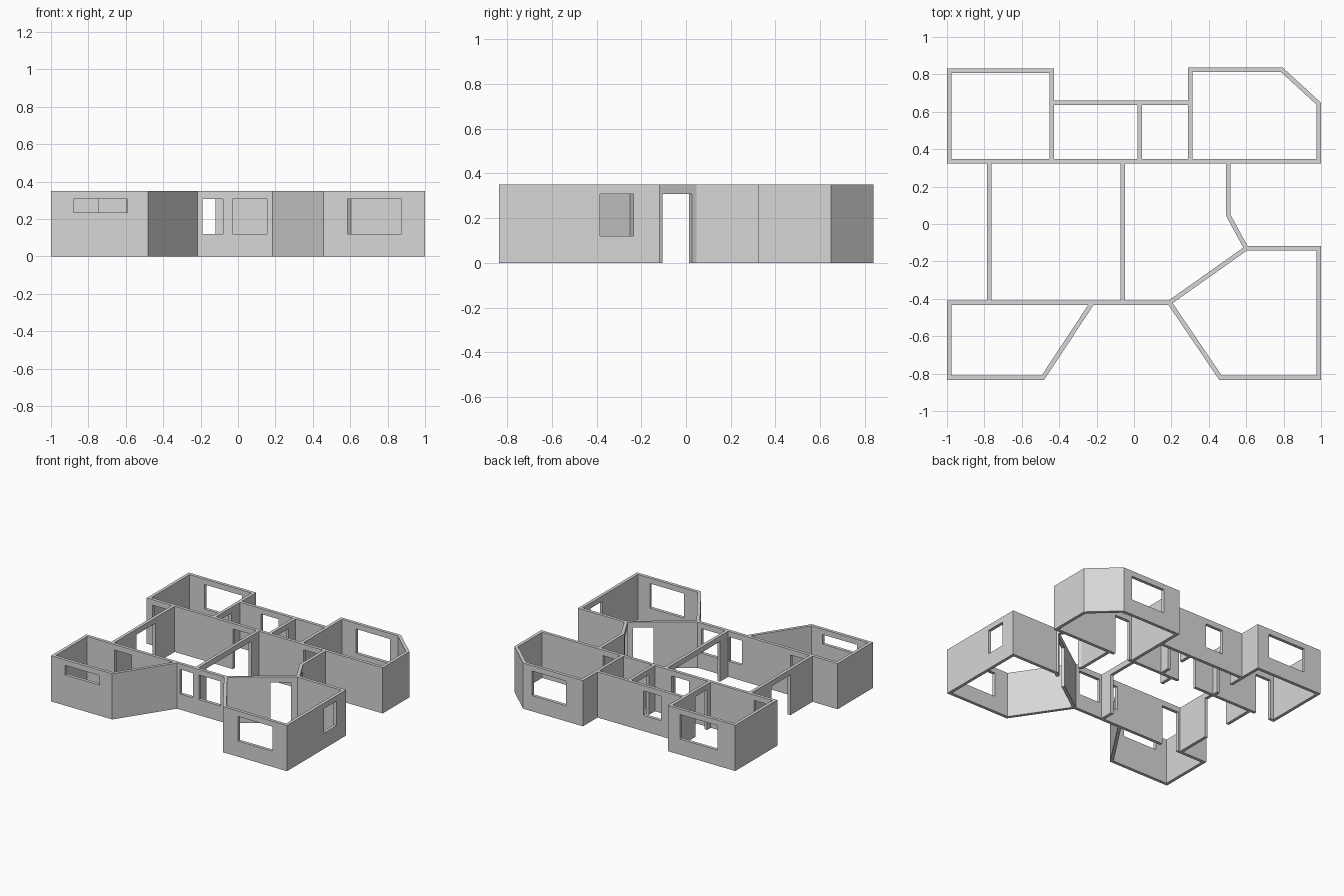
import bpy
import bmesh
from mathutils import Vector

cube = bpy.data.objects.get("Cube")
if cube:
    bpy.data.objects.remove(cube, do_unlink=True)

THICK = 0.024
LEVELS = [0, 0.12, 0.235, 0.308, 0.35]   # floor, sill, high sill, head, wall top
DOOR, WINDOW, SLIT = 0, 0.12, 0.235      # bottom of each kind of opening
HEAD = 0.308

grey = bpy.data.materials.new("wall_grey")
grey.use_nodes = True
grey.diffuse_color = (0.68, 0.68, 0.68, 1)
grey.node_tree.nodes["Principled BSDF"].inputs["Base Color"].default_value = (0.68, 0.68, 0.68, 1)


def wall_run(name, path, openings=()):
    """Thick wall along a floor path. An opening is (segment, from, to, bottom),
    measured on x or y, whichever the segment follows more closely."""
    bm = bmesh.new()
    cache = {}

    def vert(p, z):
        key = (round(p.x, 4), round(p.y, 4), z, p is last)
        if key not in cache:
            cache[key] = bm.verts.new((p.x, p.y, z))
        return cache[key]

    points = [Vector(p) for p in path]
    last = points[-1]
    for i, (a, b) in enumerate(zip(points, points[1:])):
        d = b - a
        axis = 0 if abs(d.x) >= abs(d.y) else 1
        holes = []
        for seg, lo, hi, bottom in openings:
            if seg == i:
                s, e = sorted(((lo - a[axis]) / d[axis], (hi - a[axis]) / d[axis]))
                holes.append((s, e, bottom))
        stops = sorted({0, 1} | {h[0] for h in holes} | {h[1] for h in holes})
        for s, e in zip(stops, stops[1:]):
            p = a if s == 0 else a + d * s
            q = b if e == 1 else a + d * e
            for z0, z1 in zip(LEVELS, LEVELS[1:]):
                mid = (s + e) / 2
                if any(h[0] < mid < h[1] and h[2] <= z0 and z1 <= HEAD for h in holes):
                    continue
                bm.faces.new((vert(p, z0), vert(q, z0), vert(q, z1), vert(p, z1)))
    mesh = bpy.data.meshes.new(name)
    bm.to_mesh(mesh)
    bm.free()
    mesh.materials.append(grey)
    obj = bpy.data.objects.new(name, mesh)
    bpy.context.collection.objects.link(obj)
    solid = obj.modifiers.new("thickness", 'SOLIDIFY')
    solid.thickness = THICK
    solid.offset = 0
    solid.use_even_offset = True
    solid.use_quality_normals = True
    return obj


# Back rooms and the long wall they share
wall_run("back_rooms_wall",
         [(-0.44, 0.335), (-0.44, 0.82), (-0.988, 0.82), (-0.988, 0.335), (0.988, 0.335),
          (0.988, 0.643), (0.79, 0.825), (0.3, 0.825), (0.3, 0.335)],
         [(0, 0.39, 0.53, DOOR), (1, -0.85, -0.53, WINDOW),
          (3, -0.95, -0.82, DOOR), (3, -0.27, -0.12, DOOR), (3, 0.33, 0.46, DOOR),
          (6, 0.43, 0.72, WINDOW)])
wall_run("back_middle_wall", [(-0.44, 0.648), (0.3, 0.648)], [(0, -0.25, -0.1, WINDOW)])
wall_run("back_partition", [(0.032, 0.335), (0.032, 0.648)], [(0, 0.42, 0.55, DOOR)])

# Central rooms
wall_run("left_middle_wall", [(-0.775, -0.42), (-0.775, 0.335)], [(0, -0.14, 0.09, DOOR)])
wall_run("centre_partition", [(-0.06, -0.42), (-0.06, 0.335)], [(0, -0.31, 0.23, DOOR)])
wall_run("entrance_wall", [(0.505, 0.335), (0.505, 0.045), (0.6, -0.13)],
         [(1, -0.11, 0.02, DOOR)])

# Front rooms with splayed walls
wall_run("front_rooms_wall",
         [(-0.222, -0.42), (-0.488, -0.823), (-0.988, -0.823), (-0.988, -0.42), (0.19, -0.42),
          (0.463, -0.823), (0.988, -0.823), (0.988, -0.13), (0.6, -0.13), (0.19, -0.42)],
         [(1, -0.88, -0.59, SLIT), (3, -0.745, -0.6, DOOR),
          (3, -0.19, -0.08, WINDOW), (3, -0.03, 0.155, WINDOW),
          (5, 0.585, 0.875, WINDOW), (6, -0.385, -0.235, WINDOW),
          (8, 0.443, 0.56, DOOR)])
